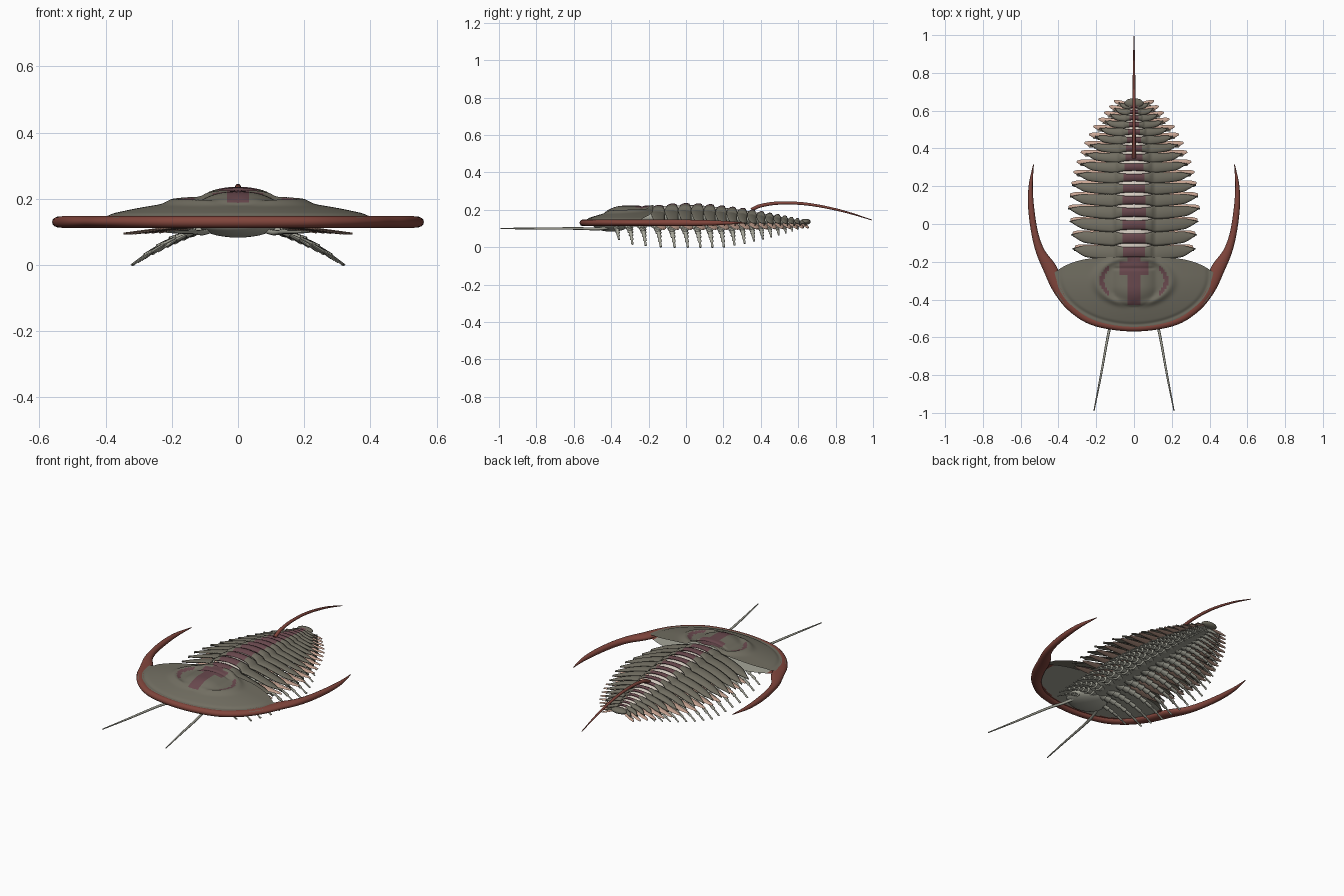
import bpy, math
from mathutils import Vector

if "Cube" in bpy.data.objects:
    bpy.data.objects.remove(bpy.data.objects["Cube"])


def material(name, r, g, b):
    m = bpy.data.materials.new(name)
    m.diffuse_color = (r, g, b, 1)
    m.use_nodes = True
    m.node_tree.nodes["Principled BSDF"].inputs["Base Color"].default_value = m.diffuse_color
    return m


SHELL = material("olive shell", .165, .155, .12)
RIM = material("red brown rim", .22, .06, .045)
MAROON = material("maroon axis", .14, .065, .075)
CREAM = material("cream membrane", .75, .68, .6)
PINK = material("pink gill", .62, .4, .31)
LEG = material("pale grey leg", .38, .38, .32)


def interp(table, v):
    for (a, p), (b, q) in zip(table, table[1:]):
        if v <= b:
            t = max(0, (v - a) / (b - a))
            return p + (q - p) * t
    return table[-1][1]


def make(name, verts, faces, mats, rule=None, thick=0):
    me = bpy.data.meshes.new(name)
    me.from_pydata(verts, [], faces)
    for m in mats:
        me.materials.append(m)
    for p in me.polygons:
        if rule:
            p.material_index = rule(p.center, p.normal)
    ob = bpy.data.objects.new(name, me)
    bpy.context.collection.objects.link(ob)
    if thick:
        s = ob.modifiers.new("thickness", 'SOLIDIFY')
        s.thickness = thick
        s.offset = -1
    bpy.ops.object.select_all(action='DESELECT')
    ob.select_set(True)
    bpy.context.view_layer.objects.active = ob
    bpy.ops.object.shade_smooth_by_angle(angle=math.radians(50))
    return ob


def grid(name, fn, nu, nv, mats, rule=None, thick=0):
    verts = [fn(i / nu, j / nv) for i in range(nu + 1) for j in range(nv + 1)]
    w = nv + 1
    faces = [(i * w + j, (i + 1) * w + j, (i + 1) * w + j + 1, i * w + j + 1)
             for i in range(nu) for j in range(nv)]
    return make(name, verts, faces, mats, rule, thick)


def tube(name, pts, mats, n=10, rule=None):
    """Sweep an ellipse along pts of (x, y, z, flat radius, vertical radius)."""
    verts, faces = [], []
    P = [Vector(p[:3]) for p in pts]
    for i, p in enumerate(pts):
        d = P[min(i + 1, len(P) - 1)] - P[max(i - 1, 0)]
        side = d.cross(Vector((0, 0, 1))).normalized()
        up = side.cross(d).normalized()
        for k in range(n):
            a = 2 * math.pi * k / n
            verts.append(P[i] + side * p[3] * math.cos(a) + up * p[4] * math.sin(a))
    for i in range(len(pts) - 1):
        for k in range(n):
            l = (k + 1) % n
            faces.append((i * n + k, i * n + n + k, i * n + n + l, i * n + l))
    faces.append(tuple(range(n)))
    faces.append(tuple(range(len(verts) - n, len(verts)))[::-1])
    return make(name, verts, faces, mats, rule)


def smooth_path(pts, sub=6):
    """Catmull-Rom interpolation of tuples."""
    out = []
    for i in range(len(pts) - 1):
        a, b, c, d = (pts[max(i - 1, 0)], pts[i], pts[i + 1], pts[min(i + 2, len(pts) - 1)])
        for k in range(sub):
            t = k / sub
            out.append(tuple(.5 * (2 * q + (r - p) * t + (2 * p - 5 * q + 4 * r - s) * t * t
                                   + (3 * q - p - 3 * r + s) * t ** 3)
                             for p, q, r, s in zip(a, b, c, d)))
    return out + [pts[-1]]


def ellipsoid(name, loc, size, mat):
    bpy.ops.mesh.primitive_uv_sphere_add(segments=32, ring_count=16, location=loc)
    ob = bpy.context.object
    ob.name = name
    ob.scale = size
    ob.data.materials.append(mat)
    bpy.ops.object.shade_smooth()


# ---- head shield
def head_xy(u, v):
    x = .425 * math.sin((u - .5) * math.pi)
    yf = -.27 - .29 * math.sqrt(max(0, 1 - (x / .435) ** 2))
    yr = -.175 - .085 * (x / .425) ** 4
    return x, yf + (yr - yf) * v


def edge_distance(x, y):
    return 1 - math.hypot(x / .44, (min(y, -.27) + .27) / .29)


def head_top(u, v):
    x, y = head_xy(u, v)
    e = edge_distance(x, y)
    z = .142 + .052 * math.sin(min(1, max(0, e) / .8) * math.pi / 2)
    g = math.hypot(x / .115, (min(y, -.33) + .33) / .11)
    z += .028 * max(0, 1 - g ** 2.5)                           # central lobe
    z -= .005 * math.exp(-((y + .235) / .008) ** 2) * (abs(x) < .1)
    r = math.hypot(x / .195, (y + .3) / .125)
    z += .013 * math.exp(-((r - 1) / .13) ** 2) * min(1, abs(x) / .1)  # eye crescents
    z -= .004 * math.exp(-((e - .1) / .03) ** 2)               # border furrow
    return x, y, z


def head_paint(c, n):
    x, y = abs(c.x), c.y
    if x < .038 and y > -.43 or x < .08 and -.27 < y < -.2:
        return 1
    return int(abs(math.hypot(x / .17, (y + .3) / .11) - 1) < .07 and x > .13)


grid("head_shield", head_top, 120, 80, [SHELL, MAROON], head_paint)
floor = grid("head_underside", lambda u, v: (*head_xy(u, v), .13), 60, 40, [LEG, RIM],
             lambda c, n: int(edge_distance(c.x, c.y) < .13))
floor.data.flip_normals()
ellipsoid("mouth_plate", (0, -.4, .125), (.12, .1, .042), LEG)

# ---- rim running into the two cheek spines
half = [(.2, -.521, .13, .021, .018), (.32, -.447, .13, .026, .018), (.395, -.345, .13, .034, .018),
        (.443, -.24, .13, .036, .018), (.494, -.15, .13, .024, .018), (.525, -.05, .13, .018, .018),
        (.544, .08, .13, .016, .016), (.547, .2, .13, .011, .011), (.532, .315, .13, .002, .002)]
rim = [(-p[0], *p[1:]) for p in half[::-1]] + [(0, -.55, .13, .019, .018)] + half
tube("rim_and_cheek_spines", smooth_path(rim), [RIM], 14)

# ---- body proportions along y
WIDTH = [(-.37, .25), (-.3, .3), (-.16, .325), (.07, .35), (.2, .325), (.3, .29), (.4, .245),
         (.5, .19), (.6, .11), (.66, .06)]
HEIGHT = [(-.2, .212), (-.1, .226), (.02, .23), (.12, .224), (.3, .203), (.5, .168), (.66, .135)]


def seg_y(i):
    return -.15 + .0755 * i - .0016 * i * i


def segment(i):
    y0, pitch = seg_y(i), .0755 - .0032 * i
    W, top = interp(WIDTH, y0), interp(HEIGHT, y0)
    a, zp = W * .32, .12 + (top - .12) * .66
    W *= 1 - .012 * max(0, i - 5)

    def fn(u, v):
        s = 2 * u - 1
        x, ax = s * W, abs(s) * W
        w = 2 * v - 1
        if ax < a:                                   # axial ring, rear edge raised
            k = math.sqrt(1 - (ax / a) ** 2)
            z = zp + (top - zp + .006 * w) * k
            lo, mid = .36 * pitch + .2 * pitch * (ax / a) ** 4, 0
        else:                                        # side lobe ending in a point
            t = (ax - a) / (W - a)
            z = zp - (zp - .118) * t ** 1.4
            lo = pitch * (.56 - .22 * t) * (1 if t < .7 else max(.06, 1 - ((t - .7) / .3) ** 1.3))
            mid = .02 * t ** 3
        return x, y0 + mid + w * lo, z + .007 * (1 - w * w) - .003 * w

    ob = grid(f"body_segment_{i + 1}", fn, 56, 6, [SHELL, MAROON],
              lambda c, n: int(abs(c.x) < a * .55), .006)


for i in range(16):
    segment(i)
ellipsoid("tail_plate", (0, .64, .136), (.05, .026, .016), SHELL)

# ---- soft body under the rings, cream on its upper middle
body = []
for k in range(25):
    y = -.3 + k * .038
    top = interp(HEIGHT, y) - .004
    body.append((0, y, (top + .11) / 2, interp(WIDTH, y) * .3, (top - .11) / 2))
tube("soft_body", body, [LEG, CREAM], 24, lambda c, n: int(n.z > .5 and c.y > -.2))

# ---- legs and gill blades
rows = [-.37, -.3, -.23] + [seg_y(i) for i in range(16)]
for i, y in enumerate(rows):
    W = interp(WIDTH, y)
    s = min(1, W / .33)
    drop = .12 * s ** 1.5
    for side, tag in ((1, "left"), (-1, "right")):
        pts = []
        for k in range(8):                           # flared leg joints
            for f, g in ((0, .65), (.9, 1.15)):
                t = (k + f) / 7.9
                r = (.03 - .024 * t) * (.35 + .65 * s) * g
                pts.append((side * s * (.015 + .305 * t), y - .015 * s + .03 * s * t,
                            .12 - drop * t ** 2.1, r, r * .6))
        pts.append((side * s * .324, y + .016 * s, .121 - drop, .001, .001))
        tube(f"leg_{tag}_{i + 1}", pts, [LEG], 8)
        if i > 2:
            reach = W * (.93 + .01 * i) + .004 * (i > 8)
            gill = [(side * (.25 * W + (reach - .25 * W) * t), y + .03 * t, .13 - (.025 + .01 * s) * t,
                     (.012 + .015 * math.sin(math.pi * t ** .7)) * (.4 + .6 * s) * (1 if t < 1 else .5), .003)
                    for t in (0, .2, .4, .6, .75, .9, 1)]
            tube(f"gill_{tag}_{i + 1}", gill, [PINK], 8)

# ---- feelers
for side, tag in ((1, "left"), (-1, "right")):
    path = [(.07, -.37, .11, .009, .009), (.105, -.47, .098, .008, .008), (.135, -.58, .1, .007, .007),
            (.175, -.8, .1, .0055, .0055), (.212, -.99, .1, .003, .003)]
    tube(f"feeler_{tag}", smooth_path([(side * p[0], *p[1:]) for p in path]), [LEG], 8)

# ---- long back spine
spine = [(0, .35, .2, .01, .01), (0, .4, .222, .01, .01), (0, .5, .236, .009, .009),
         (0, .65, .23, .008, .008), (0, .83, .195, .006, .006), (0, .995, .145, .002, .002)]
tube("back_spine", smooth_path(spine), [RIM], 10)
